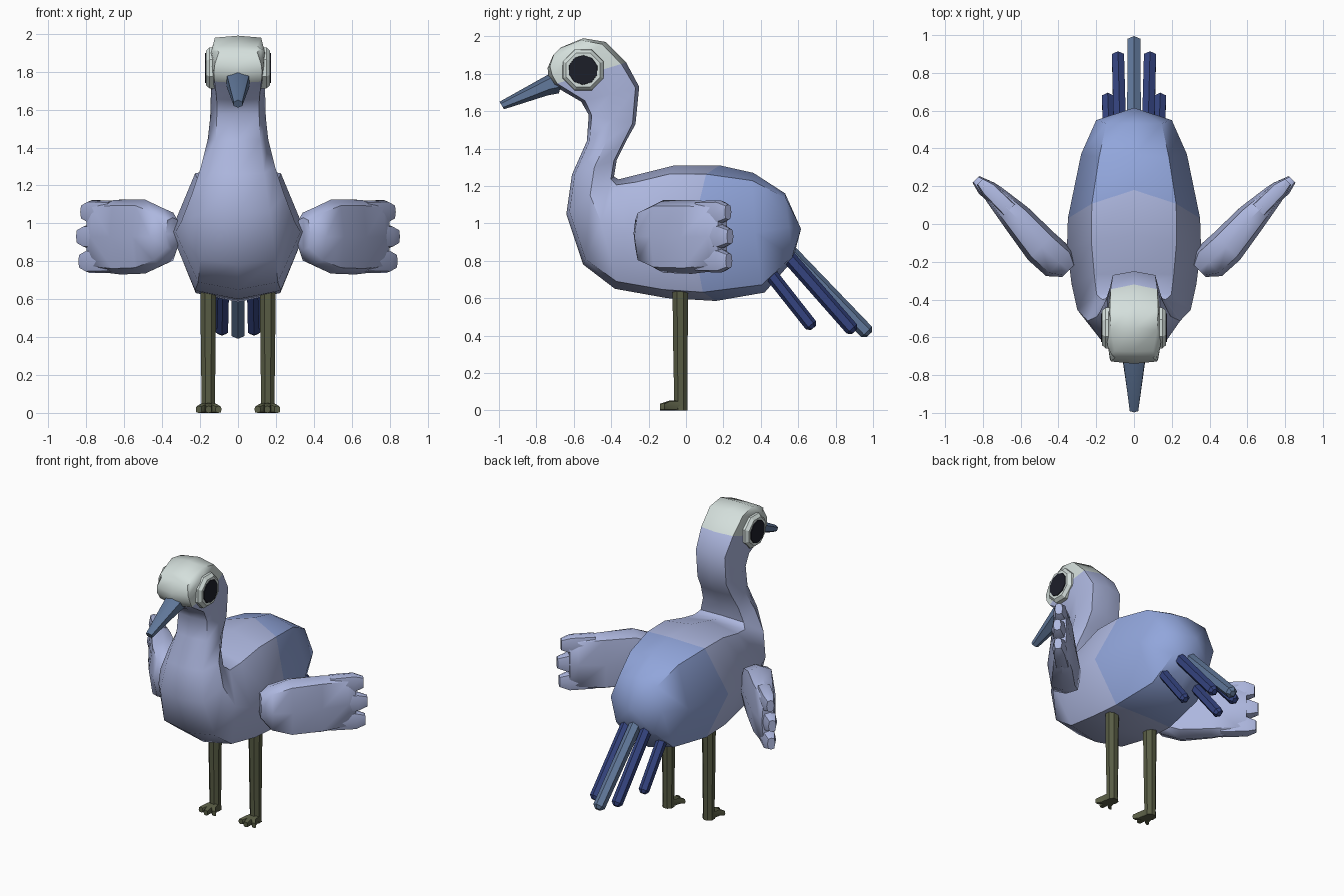
import bpy, bmesh, math
from mathutils import Vector

cube = bpy.data.objects.get("Cube")
if cube:
    bpy.data.objects.remove(cube, do_unlink=True)


def material(name, rgb):
    m = bpy.data.materials.new(name)
    m.use_nodes = True
    m.diffuse_color = (*rgb, 1)
    m.node_tree.nodes["Principled BSDF"].inputs["Base Color"].default_value = (*rgb, 1)
    return m


PALE = material("pale blue plumage", (0.42, 0.475, 0.74))
RUMP = material("rump blue", (0.285, 0.38, 0.71))
WHITE = material("cap white", (0.66, 0.74, 0.715))
STEEL = material("steel blue", (0.117, 0.185, 0.32))
NAVY = material("navy feather", (0.034, 0.056, 0.21))
OLIVE = material("olive leg", (0.098, 0.107, 0.058))
BLACK = material("eye black", (0.012, 0.013, 0.022))


def ring(c, u, v, n=8, pu=1.0, pv=1.0, turn=0.0):
    """Closed section around c with half axes u and v; powers below 1 make it boxier."""
    c, u, v = Vector(c), Vector(u), Vector(v)
    pts = []
    for i in range(n):
        a = 2 * math.pi * i / n + turn
        co, si = round(math.cos(a), 6), round(math.sin(a), 6)
        pts.append(c + u * math.copysign(abs(co) ** pu, co)
                   + v * math.copysign(abs(si) ** pv, si))
    return pts


def loft(name, rings, mats, band_mat=None, pole=None, angle=50):
    """Skin the sections; band_mat gives the material index of each band."""
    bm = bmesh.new()
    rows = [[bm.verts.new(p) for p in r] for r in rings]
    n = len(rows[0])
    for k in range(len(rows) - 1):
        for i in range(n):
            j = (i + 1) % n
            f = bm.faces.new((rows[k][i], rows[k][j], rows[k + 1][j], rows[k + 1][i]))
            f.material_index = band_mat(k) if band_mat else 0
    if pole:
        p = bm.verts.new(pole)
        for i in range(n):
            f = bm.faces.new((p, rows[0][(i + 1) % n], rows[0][i]))
            f.material_index = band_mat(0) if band_mat else 0
    else:
        bm.faces.new(rows[0][::-1])
    f = bm.faces.new(rows[-1])
    f.material_index = band_mat(len(rows) - 2) if band_mat else 0
    bmesh.ops.recalc_face_normals(bm, faces=bm.faces)
    me = bpy.data.meshes.new(name)
    bm.to_mesh(me)
    bm.free()
    for m in mats:
        me.materials.append(m)
    ob = bpy.data.objects.new(name, me)
    bpy.context.collection.objects.link(ob)
    bpy.ops.object.select_all(action='DESELECT')
    ob.select_set(True)
    bpy.context.view_layer.objects.active = ob
    bpy.ops.object.shade_smooth_by_angle(angle=math.radians(angle))
    return ob


def tube(name, a, b, ra, rb, mat, n=6, tip=0.0):
    """Straight rod from a to b, upright section, with an optional tapered tip."""
    a, b = Vector(a), Vector(b)
    d = (b - a).normalized()
    side = Vector((1, 0, 0)) if abs(d.x) < 0.9 else Vector((0, 1, 0))
    up = d.cross(side).normalized()
    side = up.cross(d)
    secs = [ring(a, side * ra, up * ra, n, turn=math.pi / 2),
            ring(b - d * tip, side * rb, up * rb, n, turn=math.pi / 2)]
    if tip:
        secs.append(ring(b, side * rb * 0.5, up * rb * 0.5, n, turn=math.pi / 2))
    return loft(name, secs, [mat], angle=35)


# Body, neck and head: (under y, z, upper y, z, half width, width power, forward bow)
SECTIONS = [
    (0.57, 0.80, 0.53, 1.16, 0.20, 0.9, 0.0),
    (0.42, 0.63, 0.36, 1.27, 0.28, 1.2, 0.02),
    (0.16, 0.585, 0.18, 1.31, 0.35, 1.3, 0.14),
    (-0.10, 0.60, -0.06, 1.31, 0.355, 1.3, 0.05),
    (-0.38, 0.65, -0.26, 1.26, 0.33, 1.3, 0.0),
    (-0.55, 0.78, -0.36, 1.235, 0.30, 1.2, 0.0),
    (-0.64, 1.05, -0.385, 1.25, 0.245, 1.1, 0.0),
    (-0.61, 1.26, -0.37, 1.34, 0.195, 1.0, 0.0),
    (-0.53, 1.44, -0.32, 1.44, 0.16, 0.9, 0.0),
    (-0.52, 1.58, -0.27, 1.53, 0.147, 0.8, 0.0),
    (-0.56, 1.65, -0.25, 1.73, 0.143, 0.7, 0.0),
    (-0.715, 1.74, -0.32, 1.86, 0.147, 0.5, 0.0),
    (-0.735, 1.78, -0.43, 1.97, 0.147, 0.4, 0.0),
    (-0.74, 1.83, -0.55, 1.99, 0.14, 0.4, 0.0),
    (-0.71, 1.90, -0.67, 1.94, 0.12, 0.5, 0.0),
]
body_rings = []
for y1, z1, y2, z2, w, p, bow in SECTIONS:
    lo, hi = Vector((0, y1, z1)), Vector((0, y2, z2))
    r = ring((lo + hi) / 2, (w, 0, 0), (hi - lo) / 2, 8, p, 0.4)
    for q in r:
        q.y -= bow * (abs(q.x) / w) ** 1.5
    body_rings.append(r)
loft("body_neck_and_head", body_rings, [PALE, RUMP, WHITE],
     lambda k: 1 if k < 2 else 2 if k >= 11 else 0, pole=(0, 0.615, 0.97))

# Beak
loft("beak", [
    ring((0, -0.66, 1.765), (0.072, 0, 0), (0, 0.02, 0.07), 6, turn=math.pi / 2),
    ring((0, -0.72, 1.75), (0.068, 0, 0), (0, 0.02, 0.066), 6, turn=math.pi / 2),
    ring((0, -0.985, 1.63), (0.026, 0, 0), (0, -0.012, 0.02), 6, turn=math.pi / 2),
], [STEEL])

# Tail feathers
tube("tail_feather_middle", (0, 0.52, 0.88), (0, 0.98, 0.405), 0.042, 0.04, STEEL, tip=0.02)

for s, side in ((1, "left"), (-1, "right")):
    tube(f"tail_feather_inner_{side}", (s * 0.075, 0.50, 0.875), (s * 0.085, 0.90, 0.42),
         0.038, 0.037, NAVY, tip=0.02)
    tube(f"tail_feather_outer_{side}", (s * 0.13, 0.42, 0.77), (s * 0.14, 0.68, 0.44),
         0.036, 0.035, NAVY, tip=0.02)

    # Eye surround and pupil plate
    def disc(x, r, n, turn):
        return ring((s * x, -0.55, 1.82), (0, r, 0), (0, 0, r), n, turn=turn)
    loft(f"eye_surround_{side}", [disc(0.11, 0.12, 8, 0.39), disc(0.15, 0.117, 8, 0.39),
                                  disc(0.17, 0.098, 8, 0.39)], [WHITE], angle=30)
    loft(f"eye_{side}", [disc(0.168, 0.08, 10, 0.3), disc(0.175, 0.078, 10, 0.3)],
         [BLACK], angle=30)

    # Wing swept back at 45 degrees, with three blunt feather tips
    def wing_ring(x, y, t, z1, z2, n=8):
        k = t * math.sqrt(0.5)
        return ring((s * x, y, (z1 + z2) / 2), (s * k, -k, 0), (0, 0, (z2 - z1) / 2),
                    n, 0.8, 0.5)
    loft(f"wing_{side}", [wing_ring(*w) for w in (
        (0.345, -0.245, 0.05, 0.86, 1.03),
        (0.395, -0.205, 0.10, 0.78, 1.08),
        (0.49, -0.12, 0.10, 0.735, 1.125),
        (0.62, 0.03, 0.082, 0.73, 1.125),
        (0.74, 0.155, 0.055, 0.745, 1.115),
        (0.775, 0.195, 0.04, 0.77, 1.09),
    )], [PALE])
    for name, zc, reach in (("upper", 1.06, -0.01), ("middle", 0.93, 0.012), ("lower", 0.80, 0.0)):
        loft(f"wing_tip_{name}_{side}", [
            wing_ring(0.66, 0.075, 0.05, zc - 0.06, zc + 0.06),
            wing_ring(0.78 + reach, 0.19 + reach / 2, 0.045, zc - 0.063, zc + 0.063),
            wing_ring(0.825 + reach, 0.23 + reach / 2, 0.025, zc - 0.04, zc + 0.04),
        ], [PALE])

    # Leg and three splayed toes
    loft(f"leg_{side}", [ring((s * 0.157, y, z), (r, 0, 0), (0, r, 0), 8, turn=math.pi / 8)
                         for y, z, r in ((-0.03, 0.68, 0.046), (-0.03, 0.35, 0.042),
                                         (-0.028, 0.05, 0.038), (-0.028, 0.0, 0.04))],
         [OLIVE], angle=35)
    for i, name in ((-1, "inner"), (0, "middle"), (1, "outer")):
        tx = s * (0.155 + i * 0.052)
        ty = -0.138 + abs(i) * 0.02
        loft(f"toe_{name}_{side}", [
            ring((s * (0.157 + i * 0.012), -0.03, 0.027), (0.024, 0, 0), (0, 0, 0.027), 8, 0.6, 0.6),
            ring(((tx + s * 0.157) / 2, -0.09, 0.026), (0.021, 0, 0), (0, 0, 0.026), 8, 0.6, 0.6),
            ring((tx, ty, 0.018), (0.016, 0, 0), (0, 0, 0.018), 8, 0.6, 0.6),
        ], [OLIVE], angle=35)
